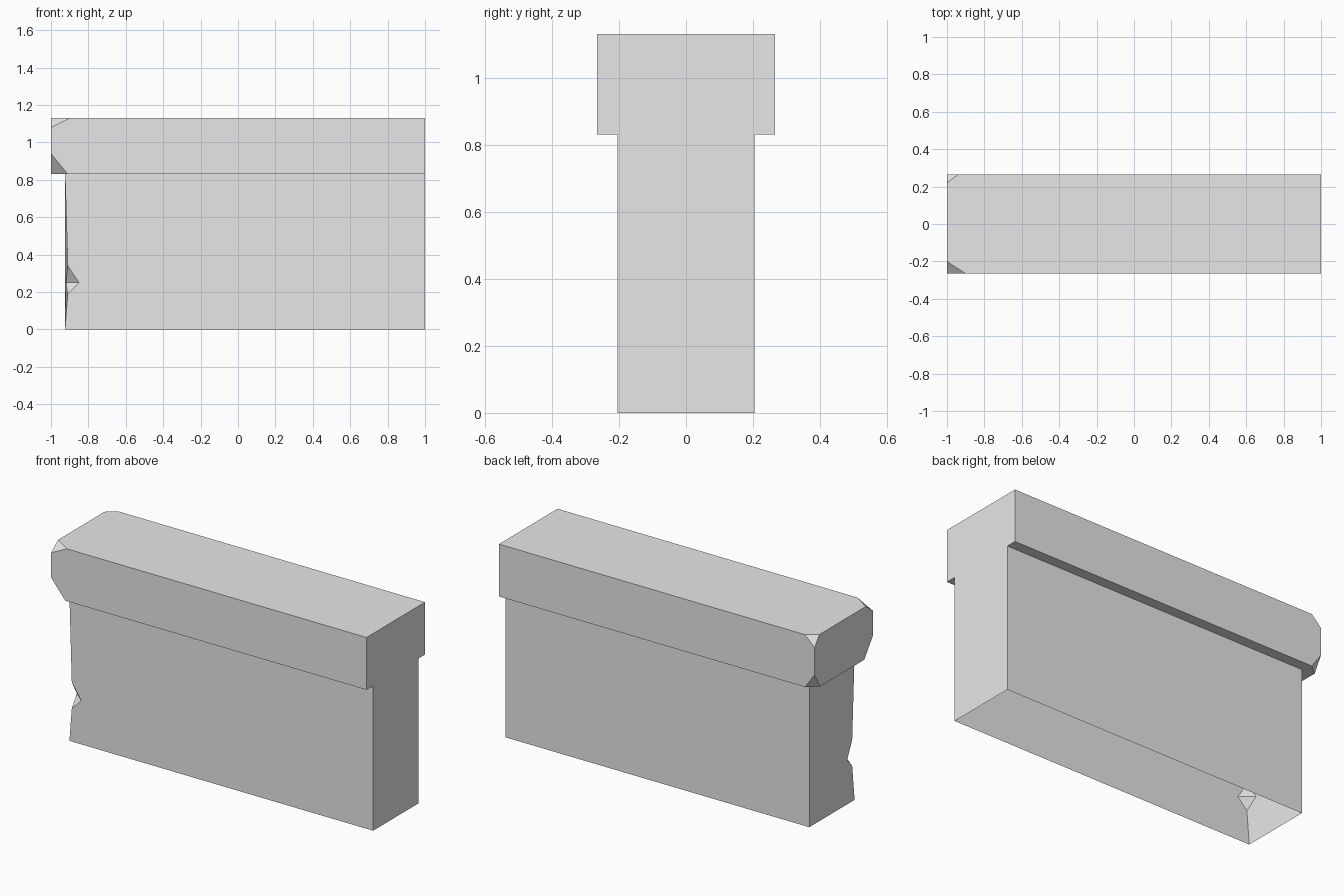
import bpy
import bmesh
from mathutils import Vector

cube = bpy.data.objects.get("Cube")
if cube:
    bpy.data.objects.remove(cube, do_unlink=True)

CAP_Y, WALL_Y = 0.265, 0.205
LEDGE, TOP = 0.83, 1.13
WALL_END = -0.925

stone = bpy.data.materials.new("light_grey_stone")
stone.use_nodes = True
stone.diffuse_color = (0.8, 0.8, 0.8, 1)
stone.node_tree.nodes["Principled BSDF"].inputs["Base Color"].default_value = (0.8, 0.8, 0.8, 1)

bm = bmesh.new()

# Coping block
bmesh.ops.create_cube(bm, size=1)
for v in bm.verts:
    v.co = Vector((v.co.x * 2, v.co.y * 2 * CAP_Y, LEDGE if v.co.z < 0 else TOP))


def chip_corner(y_sign, z, dx, dy, dz):
    """Slice one corner off the broken end of the coping."""
    corner = Vector((-1, y_sign * CAP_Y, z))
    up = 1 if z == TOP else -1
    a = corner + Vector((dx, 0, 0))
    b = corner - Vector((0, y_sign * dy, 0))
    c = corner - Vector((0, 0, up * dz))
    normal = (b - a).cross(c - a)
    if normal.dot(corner - a) < 0:
        normal.negate()
    cut = bmesh.ops.bisect_plane(bm, geom=bm.verts[:] + bm.edges[:] + bm.faces[:],
                                 plane_co=a, plane_no=normal, clear_outer=True)
    edges = [e for e in cut["geom_cut"] if isinstance(e, bmesh.types.BMEdge)]
    bmesh.ops.edgeloop_fill(bm, edges=edges)


chip_corner(-1, TOP, dx=0.10, dy=0.065, dz=0.05)
chip_corner(-1, LEDGE, dx=0.09, dy=0.08, dz=0.11)
chip_corner(1, TOP, dx=0.06, dy=0.045, dz=0.058)
chip_corner(1, LEDGE, dx=0.06, dy=0.05, dz=0.085)

# Split the flush end so the wall joins the coping there
bm.normal_update()
under = min(bm.faces, key=lambda f: f.normal.z)
flush_edge = max(under.edges, key=lambda e: e.verts[0].co.x + e.verts[1].co.x)
bmesh.ops.bisect_edges(bm, edges=[flush_edge], cuts=2)
joint = sorted((v for v in under.verts if v.co.x > 0.99 and abs(v.co.y) < 0.2),
               key=lambda v: v.co.y)
front_joint, back_joint = joint
front_joint.co.y, back_joint.co.y = -WALL_Y, WALL_Y

# Wall corners, with a notch in the front edge of the broken end
point = bm.verts.new
front_top = point((WALL_END, -WALL_Y, LEDGE))
back_top = point((WALL_END, WALL_Y, LEDGE))
front_base = point((WALL_END, -WALL_Y, 0))
back_base = point((WALL_END, WALL_Y, 0))
front_foot = point((1, -WALL_Y, 0))
back_foot = point((1, WALL_Y, 0))
notch_top = point((-0.91, -WALL_Y, 0.34))
notch_low = point((-0.91, -WALL_Y, 0.19))
notch_front = point((-0.85, -WALL_Y, 0.25))
notch_side = point((-0.92, -0.145, 0.25))

# Ledge around the wall, replacing the coping's underside
loop = list(under.verts)
start = next(i for i in range(len(loop)) if loop[i] in joint and loop[i - 1] in joint)
loop = loop[start:] + loop[:start]
inner = [front_top, back_top]
if loop[-1] is back_joint:
    inner.reverse()
bm.faces.remove(under)
bm.faces.new(loop + inner)

# Wall faces, open at the base
for corners in (
    (front_joint, front_top, notch_top, notch_front, notch_low, front_base, front_foot),
    (back_top, back_joint, back_foot, back_base),
    (back_joint, front_joint, front_foot, back_foot),
    (front_top, back_top, back_base, front_base, notch_low, notch_side, notch_top),
    (notch_top, notch_side, notch_front),
    (notch_low, notch_front, notch_side),
):
    bm.faces.new(corners)

bmesh.ops.recalc_face_normals(bm, faces=bm.faces[:])
mesh = bpy.data.meshes.new("capped_wall")
bm.to_mesh(mesh)
bm.free()
mesh.materials.append(stone)
wall = bpy.data.objects.new("capped_wall", mesh)
bpy.context.collection.objects.link(wall)
